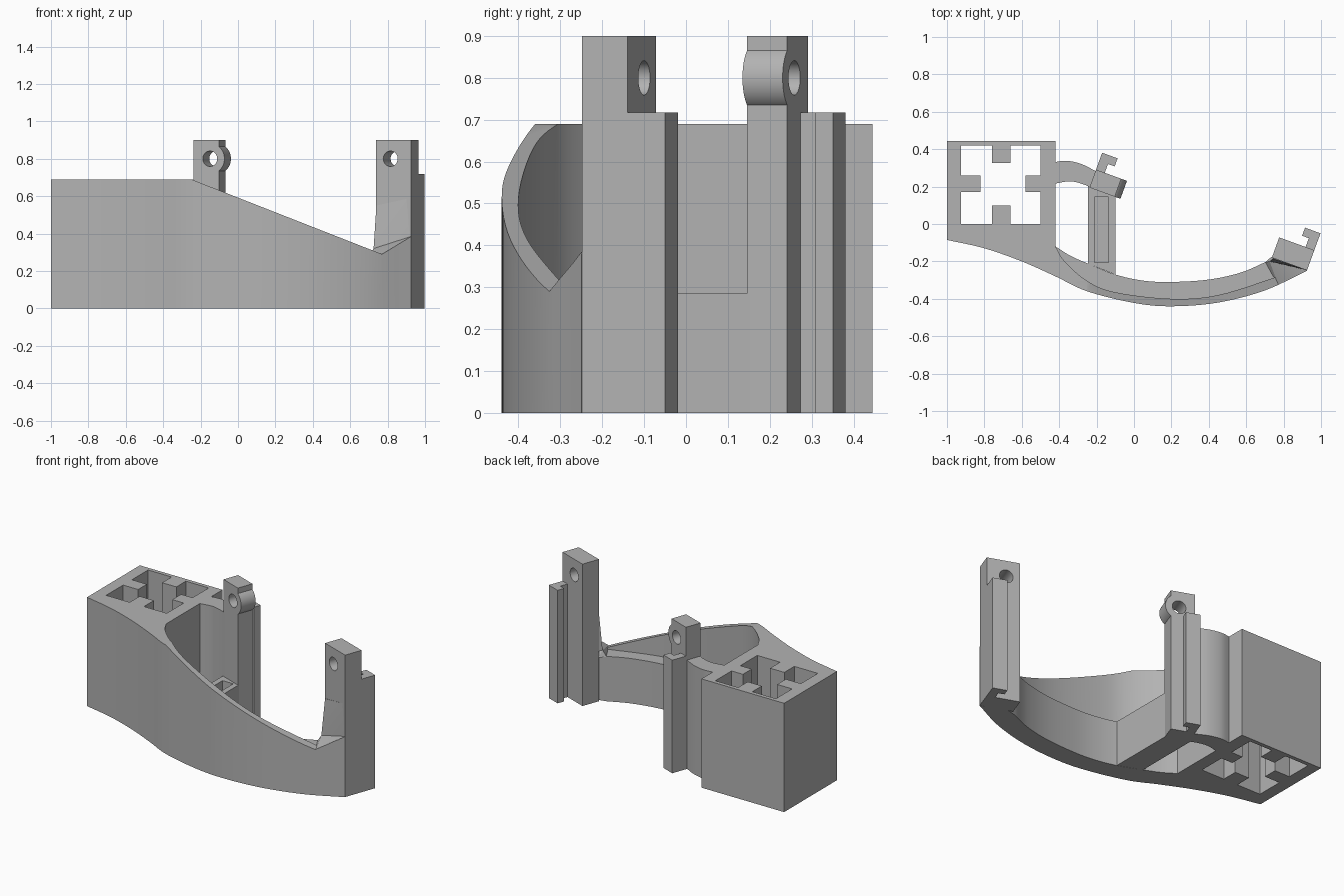
import bpy, bmesh, math
from mathutils import Matrix, Vector

if "Cube" in bpy.data.objects:
    bpy.data.objects.remove(bpy.data.objects["Cube"])

grey = bpy.data.materials.new("plain grey")
grey.use_nodes = True
GREY = (0.45, 0.45, 0.45, 1)
grey.diffuse_color = GREY
grey.node_tree.nodes["Principled BSDF"].inputs["Base Color"].default_value = GREY


def spline(pts, steps=6):
    """Smooth curve through a few 2D points."""
    p = [Vector(q) for q in pts]
    p = [2 * p[0] - p[1]] + p + [2 * p[-1] - p[-2]]
    out = []
    for a, b, c, d in zip(p, p[1:], p[2:], p[3:]):
        for i in range(steps):
            t = i / steps
            out.append(0.5 * (2 * b + (c - a) * t + (2 * a - 5 * b + 4 * c - d) * t * t
                              + (3 * b - a - 3 * c + d) * t ** 3))
    return [tuple(v) for v in out + [p[-2]]]


def rect(x0, x1, y0, y1):
    return [(x0, y0), (x1, y0), (x1, y1), (x0, y1)]


def circle(r, n=40):
    return [(r * math.cos(2 * math.pi * i / n), r * math.sin(2 * math.pi * i / n))
            for i in range(n)]


def finish(name, bm):
    bmesh.ops.recalc_face_normals(bm, faces=bm.faces)
    me = bpy.data.meshes.new(name)
    bm.to_mesh(me)
    bm.free()
    me.materials.append(grey)
    ob = bpy.data.objects.new(name, me)
    bpy.context.collection.objects.link(ob)
    return ob


def prism(name, pts, z0, z1, frame=Matrix()):
    """Extrude a 2D outline from z0 to z1 within a frame."""
    bm = bmesh.new()
    face = bm.faces.new([bm.verts.new((x, y, z0)) for x, y in pts])
    ext = bmesh.ops.extrude_face_region(bm, geom=[face])["geom"]
    bmesh.ops.translate(bm, vec=(0, 0, z1 - z0),
                        verts=[g for g in ext if isinstance(g, bmesh.types.BMVert)])
    bm.transform(frame)
    return finish(name, bm)


def cut(ob, *cutters):
    """Subtract the cutters and bake the result."""
    for c in cutters:
        mod = ob.modifiers.new("cut", 'BOOLEAN')
        mod.operation, mod.solver, mod.object = 'DIFFERENCE', 'EXACT', c
    bpy.context.view_layer.update()
    graph = bpy.context.evaluated_depsgraph_get()
    baked = bpy.data.meshes.new_from_object(ob.evaluated_get(graph))
    ob.modifiers.clear()
    ob.data = baked
    for c in cutters:
        bpy.data.objects.remove(c)


XZ = Matrix.Rotation(math.pi / 2, 4, 'X')
TOP, LEDGE, POST, CLIP = 0.69, 0.285, 0.9, 0.717

# Main shell: channel box, curved front and thin sweeping wall
outer = spline([(-1, -.085), (-.8, -.13), (-.6, -.2), (-.42, -.28), (-.25, -.36), (0, -.422),
                (.2, -.44), (.45, -.42), (.7, -.355), (.925, -.25)])
wall = spline([(-.42, -.12), (-.37, -.2), (-.25, -.305), (-.1, -.365), (.2, -.4),
               (.45, -.38), (.74, -.29), (.89, -.236)])
shell = prism("box_and_curved_wall", outer + wall[::-1] + [(-.42, .445), (-1, .445)], 0, TOP)
channel = [(-.925, 0), (-.76, 0), (-.76, .1), (-.66, .1), (-.66, 0), (-.5, 0),
           (-.5, .17), (-.58, .17), (-.58, .258), (-.5, .258), (-.5, .42),
           (-.66, .42), (-.66, .325), (-.76, .325), (-.76, .42), (-.925, .42),
           (-.925, .258), (-.82, .258), (-.82, .17), (-.925, .17)]
slope = [(-.25, TOP), (.77, .29), (.93, .385), (1.1, .48), (1.1, 1), (-.25, 1)]
cut(shell, prism("channel_cutter", channel, -.1, 1), prism("slope_cutter", slope, -1, 1, XZ))

# Thick lower ledge behind the thin wall
inner = spline([(-.42, -.12), (-.34, -.17), (-.25, -.21), (-.1, -.27), (.05, -.303),
                (.2, -.31), (.4, -.297), (.57, -.26), (.70, -.205)])
prism("lower_ledge", wall + [(.8, -.18)] + inner[:0:-1], 0, LEDGE)

# Cross rib with a blind slot
rib = prism("cross_rib", [(-.245, -.213), (-.1, -.27), (-.1, .16), (-.245, .2)], 0, LEDGE)
cut(rib, prism("slot_cutter", rect(-.21, -.135, -.205, .145), .06, 1))

# Curved link from box to inner post
prism("curved_link", spline([(-.43, .33), (-.36, .338), (-.28, .32), (-.2, .28)])
      + spline([(-.225, .19), (-.27, .212), (-.34, .228), (-.43, .215)]), 0, TOP)


def hook_post(name, corner, side, length, depth, hole_u):
    """Tilted post with a cross hole and a hooked rail on its back."""
    frame = Matrix.Translation((*corner, 0)) @ Matrix.Rotation(math.radians(-20), 4, 'Z')
    ends = sorted((0, side * length))
    post = prism(name + "_post", rect(*ends, 0, depth), 0, POST, frame)
    bore = frame @ Matrix.Translation((hole_u, 0, .8)) @ XZ
    cut(post, prism("bore_cutter", circle(.041), -.5, .5, bore))
    rail = [(0, 0), (0, .096), (.088, .096), (.088, .05), (.05, .05), (.05, 0)]
    prism(name + "_hook_rail", [(side * u, depth + v) for u, v in rail], 0, CLIP, frame)
    return bore


# Inner post, with a round boss around its hole
bore = hook_post("inner", (-.238, .195), 1, .144, .102, .094)
boss = prism("inner_post_boss", [(x, y) for x, y in circle(.082, 64) if x > .045], -.102, 0, bore)
cut(boss, prism("bore_cutter", circle(.041), -.5, .5, bore))

# Outer post at the tip of the wall
hook_post("outer", (.925, -.248), -1, .2, .115, -.117)

# Gusset and sloped foot joining the outer post to the wall


def hull(name, pts):
    bm = bmesh.new()
    for p in pts:
        bm.verts.new(p)
    bmesh.ops.convex_hull(bm, input=bm.verts[:])
    return finish(name, bm)


hull("outer_post_gusset", [(.725, -.2, .32), (.74, -.185, .55), (.9, -.239, .585),
                           (.92, -.246, .38), (.78, -.15, .3), (.78, -.15, .55)])
hull("outer_post_foot", [(.70, -.206, .28), (.77, -.322, .289), (.925, -.25, .384),
                         (.725, -.2, .32), (.735, -.175, .28), (.9, -.2, .28), (.9, -.2, .38)])

# Smooth curved faces while keeping hard corners
bpy.ops.object.select_all(action='DESELECT')
for ob in bpy.context.scene.objects:
    if ob.type == 'MESH':
        ob.select_set(True)
        bpy.context.view_layer.objects.active = ob
bpy.ops.object.shade_smooth_by_angle(angle=math.radians(25))
